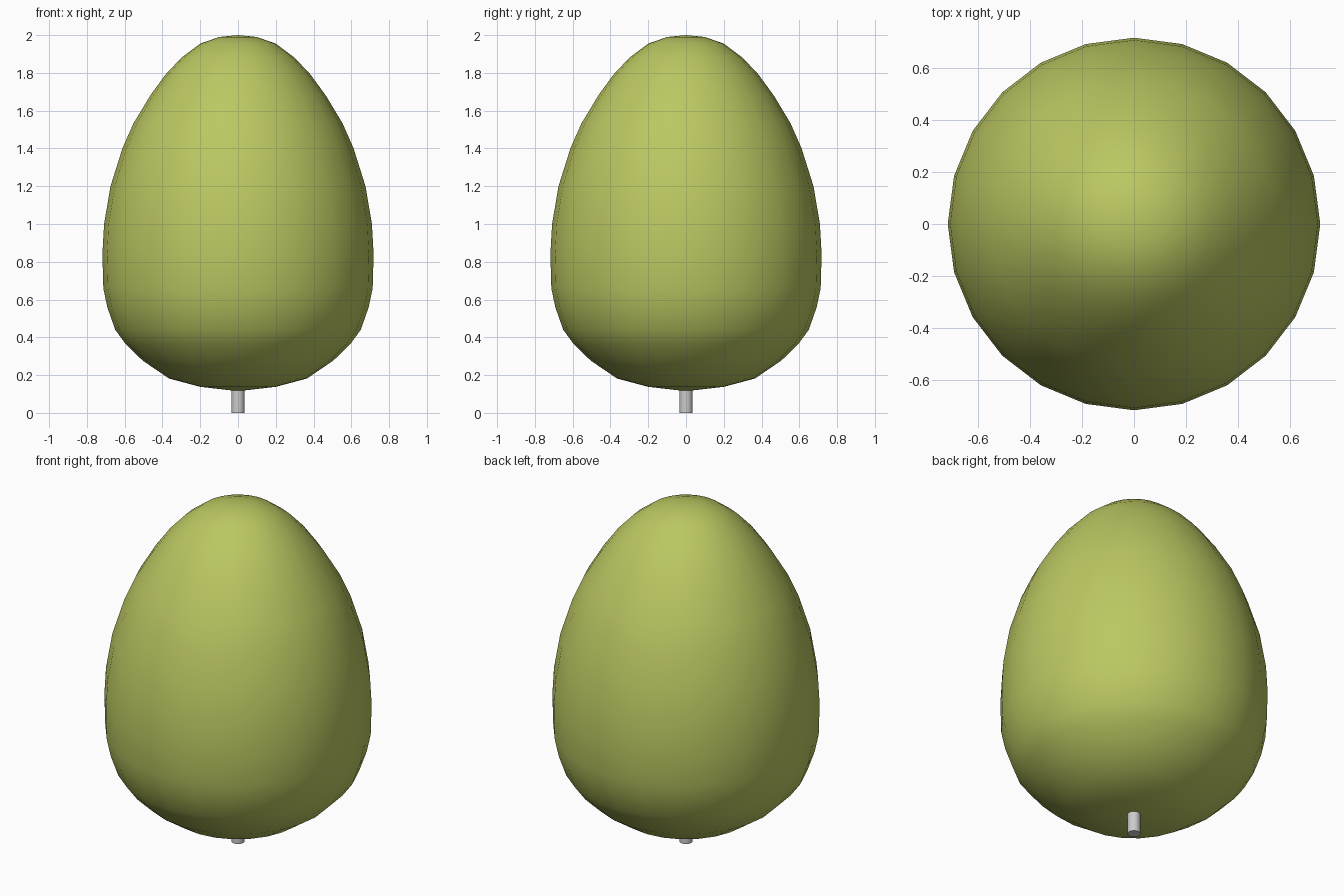
import bpy, bmesh, math

if "Cube" in bpy.data.objects:
    bpy.data.objects.remove(bpy.data.objects["Cube"])

SIDES = 24
# (radius, height) from lower pole to upper pole
PROFILE = [(0, 0.115), (0.2, 0.138), (0.365, 0.182), (0.505, 0.277), (0.595, 0.365),
           (0.65, 0.44), (0.692, 0.56), (0.713, 0.66), (0.718, 0.84), (0.709, 1.0),
           (0.675, 1.2), (0.612, 1.4), (0.555, 1.53), (0.465, 1.68), (0.385, 1.79),
           (0.3, 1.88), (0.2, 1.955), (0.1, 1.99), (0, 2.0)]


def lathe(name, profile, sides):
    """Revolve a half profile around z; zero radius gives a pole."""
    bm = bmesh.new()
    rings = []
    for r, z in profile:
        n = sides if r > 0 else 1
        rings.append([bm.verts.new((r * math.cos(2 * math.pi * i / sides),
                                    r * math.sin(2 * math.pi * i / sides), z))
                      for i in range(n)])
    for a, b in zip(rings, rings[1:]):
        for i in range(sides):
            j = (i + 1) % sides
            quad = [a[i % len(a)], a[j % len(a)], b[j % len(b)], b[i % len(b)]]
            bm.faces.new(list(dict.fromkeys(quad)))
    bmesh.ops.recalc_face_normals(bm, faces=bm.faces)
    mesh = bpy.data.meshes.new(name)
    bm.to_mesh(mesh)
    bm.free()
    obj = bpy.data.objects.new(name, mesh)
    bpy.context.collection.objects.link(obj)
    bpy.ops.object.select_all(action='DESELECT')
    obj.select_set(True)
    bpy.context.view_layer.objects.active = obj
    bpy.ops.object.shade_smooth_by_angle(angle=math.radians(40))
    return obj


# Egg-shaped foliage
foliage = lathe("foliage", PROFILE, SIDES)
leaf = bpy.data.materials.new("leaf_green")
leaf.diffuse_color = (0.50, 0.57, 0.12, 1)
leaf.use_nodes = True
leaf.node_tree.nodes["Principled BSDF"].inputs["Base Color"].default_value = leaf.diffuse_color
foliage.data.materials.append(leaf)

# Short trunk peg below the foliage
lathe("trunk", [(0, 0), (0.035, 0), (0.035, 0.2), (0, 0.2)], 16)
